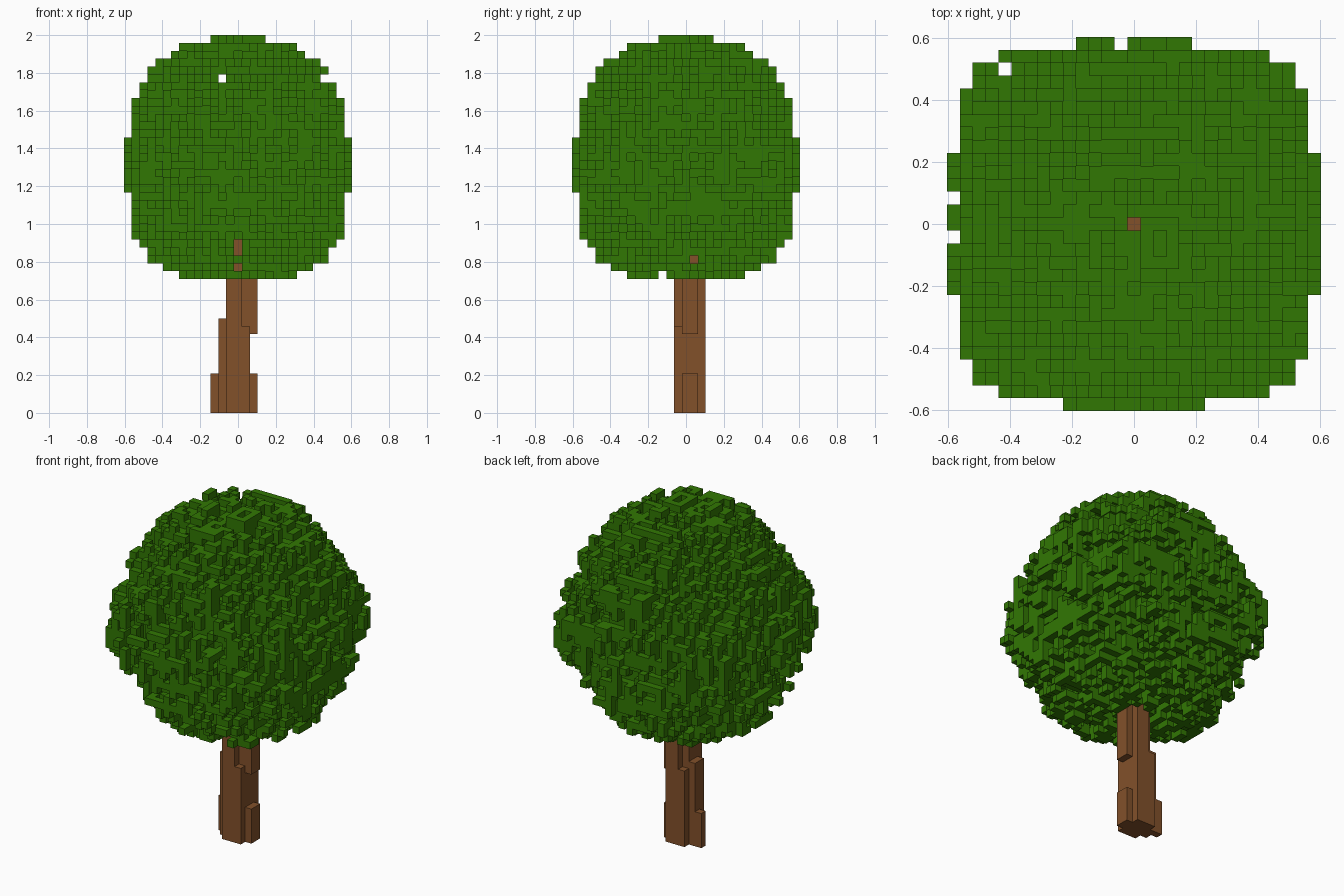
import bpy, random

if "Cube" in bpy.data.objects:
    bpy.data.objects.remove(bpy.data.objects["Cube"])

random.seed(11)
S = 1 / 24            # voxel edge: the tree is 48 voxels tall
MID = 32              # crown centre layer


def material(name, rgb):
    m = bpy.data.materials.new(name)
    m.diffuse_color = (*rgb, 1)
    m.use_nodes = True
    m.node_tree.nodes["Principled BSDF"].inputs["Base Color"].default_value = m.diffuse_color
    return m


def voxel_object(name, cells, mat):
    """Mesh of the outer faces of a set of voxels (x and y centred, z from 0)."""
    index, verts, faces = {}, [], []

    def vert(p):
        if p not in index:
            index[p] = len(verts)
            verts.append(((p[0] - 0.5) * S, (p[1] - 0.5) * S, p[2] * S))
        return index[p]

    for c in sorted(cells):
        for a in range(3):
            u, v = (a + 1) % 3, (a + 2) % 3
            for side in (0, 1):
                n = list(c)
                n[a] += 2 * side - 1
                if tuple(n) in cells:
                    continue
                quad = []
                for du, dv in ((0, 0), (1, 0), (1, 1), (0, 1)):
                    p = list(c)
                    p[a] += side
                    p[u] += du
                    p[v] += dv
                    quad.append(vert(tuple(p)))
                faces.append(quad if side else quad[::-1])
    mesh = bpy.data.meshes.new(name)
    mesh.from_pydata(verts, [], faces)
    mesh.materials.append(mat)
    mesh.update()
    obj = bpy.data.objects.new(name, mesh)
    bpy.context.collection.objects.link(obj)
    return obj


def block(i0, i1, j0, j1, k0, k1):
    """Inclusive box of voxels."""
    return {(i, j, k) for i in range(i0, i1 + 1)
            for j in range(j0, j1 + 1) for k in range(k0, k1 + 1)}


def in_crown(c, inset=0.0):
    """Rounded-square dome with its eight diagonal corners cut off."""
    i, j, dk = abs(c[0]), abs(c[1]), c[2] - MID
    pz, h, cut = (2.5, 15.2, 25.2) if dk > 0 else (3.4, 15.5, 27.2)
    r, h, dk = 14.06 - inset, h - inset, abs(dk)
    flat = (i / r) ** 4.5 + (j / r) ** 4.5
    return (flat ** (pz / 4.5) + (dk / h) ** pz <= 1
            and i + j + dk <= cut - 1.73 * inset)


# Trunk: core column, root flares, side ridges and the thin stem inside the crown
trunk = block(-1, 1, 0, 1, 0, 22)
trunk |= block(-1, 1, -1, 2, 0, 4)
trunk |= block(0, 1, -1, -1, 5, 10) | block(-1, 0, -1, -1, 5, 22)
trunk |= block(-1, 0, 2, 2, 5, 10) | block(0, 1, 2, 2, 5, 22)
trunk |= block(-2, -2, 0, 1, 0, 11) | block(-3, -3, 1, 1, 0, 4)
trunk |= block(2, 2, 0, 1, 0, 4) | block(2, 2, 0, 1, 10, 20)
trunk |= block(0, 0, 0, 0, 23, 44)

# Crown: solid core, then layers of short random twigs, sparser further out
box = sorted(block(-14, 14, -14, 14, 17, 47))
leaves = {c for c in box if in_crown(c, 3.6)}
for inner, outer, fill in ((3.6, 2.2, 0.62), (2.2, 1.0, 0.5), (1.0, 0.0, 0.4)):
    layer = [c for c in box if in_crown(c, outer) and not in_crown(c, inner)]
    allowed = set(layer)
    while len(allowed & leaves) < fill * len(layer):
        start, axis = random.choice(layer), random.choice((0, 1, 2, 2))
        for step in range(random.choice((1, 1, 2, 2, 3))):
            c = list(start)
            c[axis] += step
            if in_crown(c) and tuple(c) in allowed:
                leaves.add(tuple(c))

# Gaps through which the trunk or the sky shows from the top, front and right
leaves -= block(0, 0, 0, 0, 17, 47)
leaves -= block(0, 0, -14, 0, 18, 18) | block(0, 0, -14, 0, 20, 21)
leaves -= block(0, 14, 1, 1, 19, 19) | block(-2, -2, -14, 14, 42, 42)
leaves -= trunk

voxel_object("trunk", trunk, material("bark brown", (0.223, 0.082, 0.023)))
voxel_object("leaf_crown", leaves, material("leaf green", (0.031, 0.186, 0.001)))
